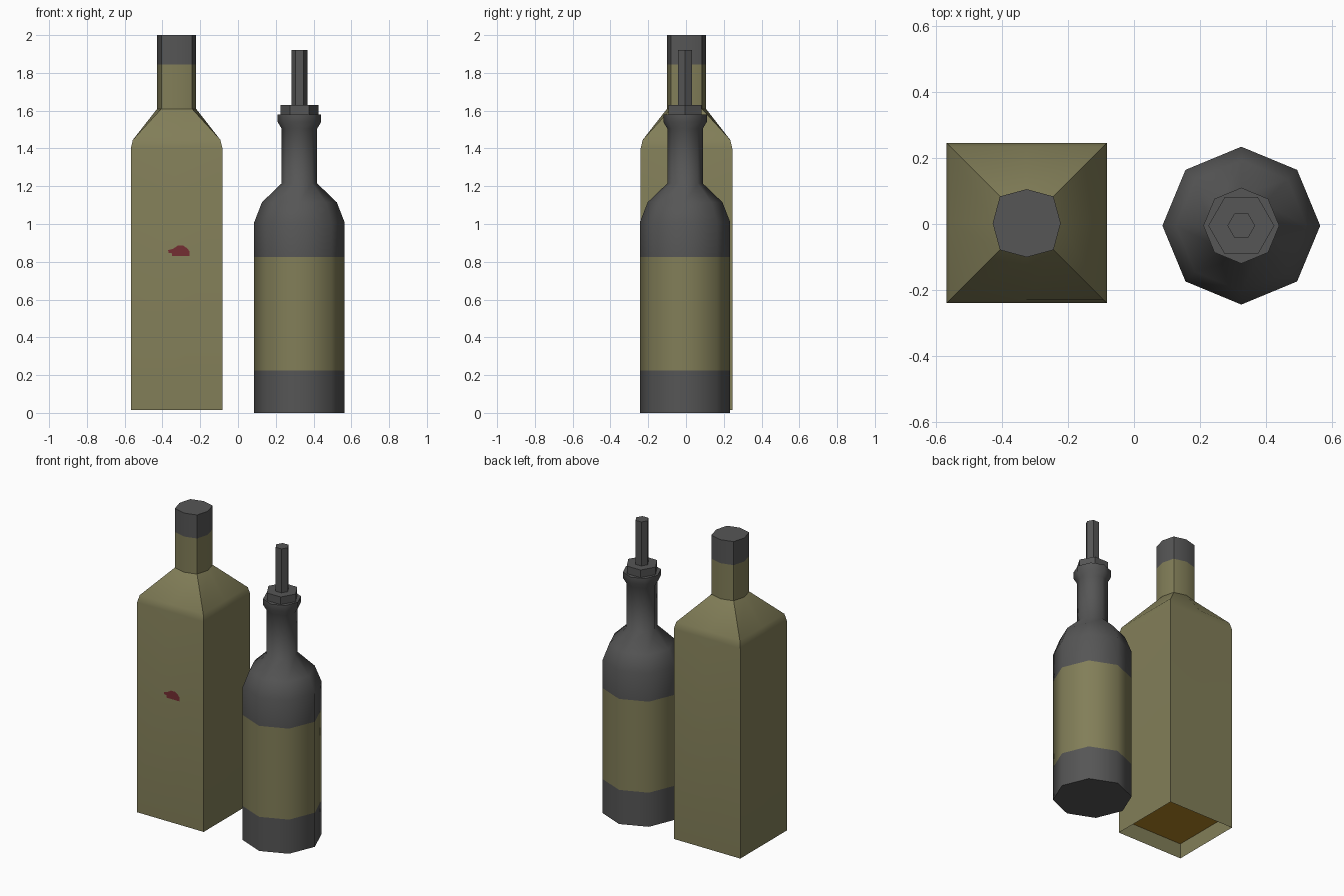
import bpy, bmesh, math

if "Cube" in bpy.data.objects:
    bpy.data.objects.remove(bpy.data.objects["Cube"])


def material(name, rgb):
    m = bpy.data.materials.new(name)
    m.diffuse_color = (*rgb, 1.0)
    m.use_nodes = True
    m.node_tree.nodes["Principled BSDF"].inputs["Base Color"].default_value = m.diffuse_color
    return m


OLIVE = material("olive glass", (0.223, 0.209, 0.098))
GREY = material("dark grey", (0.092, 0.092, 0.092))
RED = material("dull red", (0.175, 0.026, 0.032))
AMBER = material("amber oil", (0.45, 0.235, 0.018))


def round_ring(radius, z, sides=8):
    return [(radius * math.cos(2 * math.pi * i / sides),
             radius * math.sin(2 * math.pi * i / sides), z) for i in range(sides)]


def square_ring(mid, corner, z):
    """Eight points: side middles at distance mid, diagonals at (corner, corner)."""
    pts = []
    for sx, sy in ((1, 0), (0, 1), (-1, 0), (0, -1)):
        pts.append((mid * sx, mid * sy, z))
        pts.append((corner * (sx - sy), corner * (sy + sx), z))
    return pts


def loft(name, rings, centre, mats, bottom=True, top=True, angle=35, pick=None):
    """Skin a stack of rings; pick(z) chooses the material slot of a face."""
    bm = bmesh.new()
    loops = [[bm.verts.new(p) for p in ring] for ring in rings]
    n = len(loops[0])
    for a, b in zip(loops, loops[1:]):
        for i in range(n):
            j = (i + 1) % n
            bm.faces.new((a[i], a[j], b[j], b[i]))
    if bottom:
        bm.faces.new(loops[0][::-1])
    if top:
        bm.faces.new(loops[-1])
    if pick:
        for f in bm.faces:
            f.material_index = pick(f.calc_center_median().z)
    return finish(name, bm, centre, mats, angle)


def finish(name, bm, centre, mats, angle):
    me = bpy.data.meshes.new(name)
    bm.to_mesh(me)
    bm.free()
    for m in mats:
        me.materials.append(m)
    ob = bpy.data.objects.new(name, me)
    ob.location = (*centre, 0)
    bpy.context.collection.objects.link(ob)
    bpy.ops.object.select_all(action='DESELECT')
    ob.select_set(True)
    bpy.context.view_layer.objects.active = ob
    bpy.ops.object.shade_smooth_by_angle(angle=math.radians(angle))
    return ob


# Square bottle: open base, sloped shoulder, eight-sided neck with grey cap band
SQ = (-0.325, 0.0025)
H = 0.2425
loft("square_bottle",
     [square_ring(H, H, 0.015), square_ring(H, H, 1.40),
      square_ring(0.232, 0.232, 1.445), square_ring(0.103, 0.081, 1.61),
      square_ring(0.103, 0.081, 1.845), square_ring(0.103, 0.081, 2.0)],
     SQ, [OLIVE, GREY], bottom=False, pick=lambda z: int(z > 1.85))

# Oil surface seen through the open base
bm = bmesh.new()
h = H - 0.001
bm.faces.new([bm.verts.new(p) for p in
              ((-h, -h, 0.115), (-h, h, 0.115), (h, h, 0.115), (h, -h, 0.115))])
finish("oil_base", bm, SQ, [AMBER], 35)

# Small red mark on the front of the square bottle
bm = bmesh.new()
outline = [(-0.35, 0.83), (-0.258, 0.83), (-0.256, 0.855), (-0.27, 0.872), (-0.29, 0.885),
           (-0.32, 0.885), (-0.345, 0.868), (-0.37, 0.862), (-0.368, 0.848), (-0.35, 0.845)]
bm.faces.new([bm.verts.new((x + 0.325, -H - 0.003, z)) for x, z in outline])
finish("red_mark", bm, SQ, [RED], 35)

# Round bottle with an olive label band
RD = (0.325, -0.005)
profile = [(0.239, 0), (0.239, 0.225), (0.239, 0.825), (0.239, 1.01), (0.198, 1.115),
           (0.094, 1.215), (0.094, 1.505), (0.115, 1.54), (0.115, 1.58)]
loft("round_bottle", [round_ring(r, z) for r, z in profile], RD, [GREY, OLIVE],
     angle=50, pick=lambda z: int(0.23 < z < 0.82))

# Six-sided stopper and pouring spout
for name, r, z0, z1 in (("stopper", 0.1, 1.575, 1.63), ("spout", 0.042, 1.625, 1.92)):
    loft(name, [round_ring(r, z0, 6), round_ring(r, z1, 6)], RD, [GREY])
